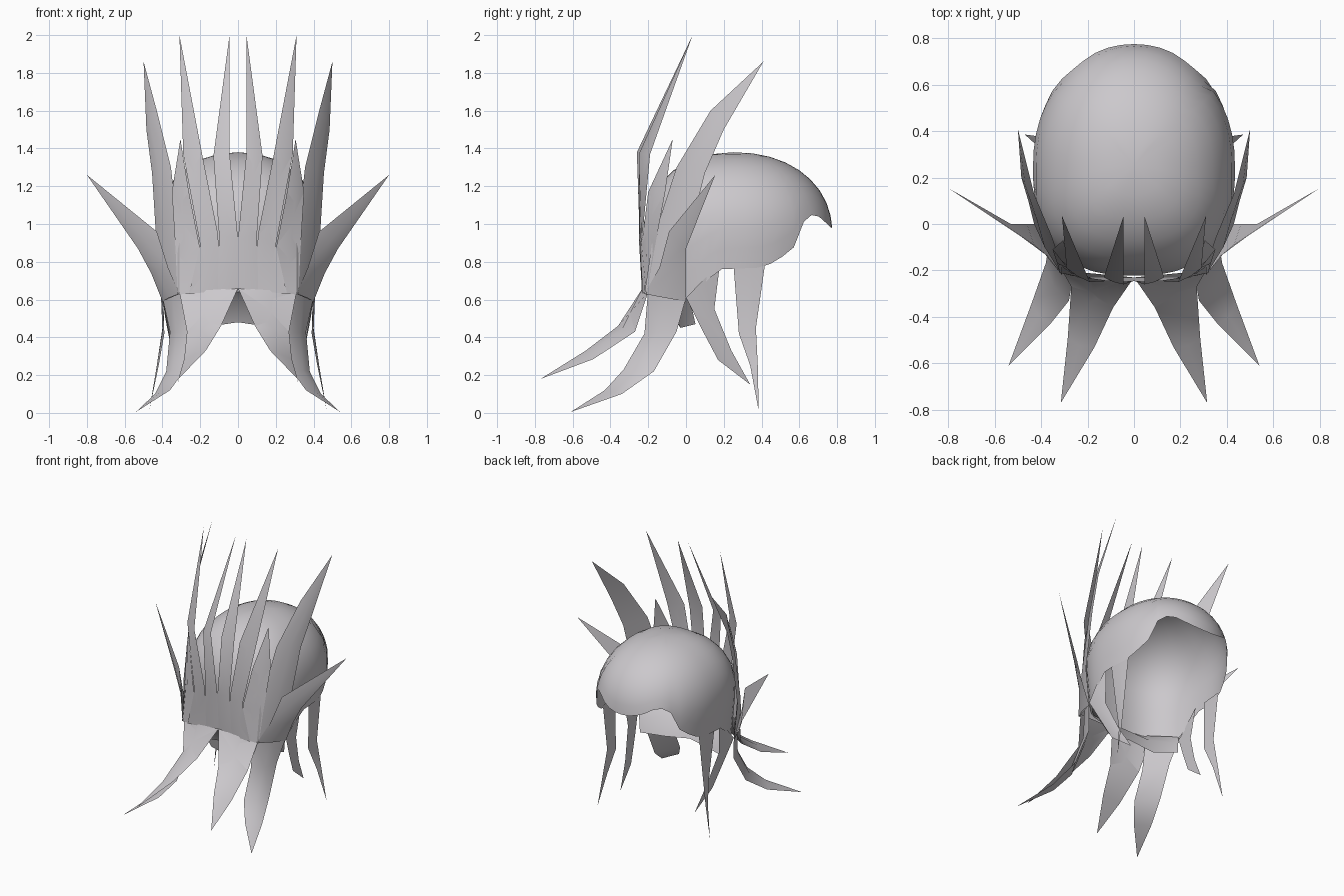
import bpy, bmesh, math
from mathutils import Vector

if "Cube" in bpy.data.objects:
    bpy.data.objects.remove(bpy.data.objects["Cube"])

mat = bpy.data.materials.new("pale grey")
mat.diffuse_color = (0.60, 0.58, 0.605, 1)
mat.use_nodes = True
mat.node_tree.nodes["Principled BSDF"].inputs["Base Color"].default_value = mat.diffuse_color


def make(name, bm, angle=40):
    me = bpy.data.meshes.new(name)
    bm.to_mesh(me)
    bm.free()
    me.materials.append(mat)
    ob = bpy.data.objects.new(name, me)
    bpy.context.collection.objects.link(ob)
    bpy.ops.object.select_all(action='DESELECT')
    ob.select_set(True)
    bpy.context.view_layer.objects.active = ob
    bpy.ops.object.shade_smooth_by_angle(angle=math.radians(angle))
    return ob


# Hair cap: superellipse dome with a lower edge that varies from front to back
EDGE = [(-.28, .65), (0, .60), (.17, .76), (.42, .77), (.57, .86),
        (.61, 1.0), (.69, 1.06), (.78, .97)]
MID, TOP = 0.95, 1.38


def edge_z(y):
    for (y0, z0), (y1, z1) in zip(EDGE, EDGE[1:]):
        if y <= y1:
            return z0 + (z1 - z0) * (y - y0) / (y1 - y0)
    return EDGE[-1][1]


def wall(t):
    c, s = math.cos(t), math.sin(t)
    p = 2.1 if s > 0 else 2.6
    r = (abs(c) ** p + abs(s) ** p) ** (-1 / p)
    return .435 * r * c, (.525 if s > 0 else .475) * r * s


def spread(z):
    if z < MID:
        return 1 - .06 * (MID - z) / .35
    return max(0, 1 - ((z - MID) / (TOP - MID)) ** 2.15) ** (1 / 2.15)


bm = bmesh.new()
COLS, ROWS = 48, 9
pole = bm.verts.new((0, .25, TOP))
cols = []
for i in range(COLS):
    x, y = wall(2 * math.pi * i / COLS + math.pi / 2)
    zb = edge_z(y + .25)
    col = []
    for j in range(ROWS):
        f = j / ROWS
        z = zb + (TOP - zb) * math.sin(f * math.pi / 2)
        s = spread(z)
        col.append(bm.verts.new((x * s, .25 + y * s, z)))
    cols.append(col)
for i in range(COLS):
    a, b = cols[i], cols[(i + 1) % COLS]
    for j in range(ROWS - 1):
        bm.faces.new((a[j], b[j], b[j + 1], a[j + 1]))
    bm.faces.new((a[-1], b[-1], pole))
bmesh.ops.recalc_face_normals(bm, faces=bm.faces)
make("hair_cap", bm, 60)


# Locks: two edge paths and a tip, with a raised outer ridge
def lock(name, left, right, tip, bulge=.12):
    for side, sx in (("right", 1), ("left", -1)):
        bm = bmesh.new()
        flip = lambda v: bm.verts.new((v[0] * sx, v[1], v[2]))
        rows = []
        for i, (a, b) in enumerate(zip(left, right)):
            a, b = Vector(a), Vector(b)
            m = (a + b) / 2
            out = Vector((m.x, m.y - .15, 0)).normalized()
            m += out * (b - a).length * bulge * (1 if i else .6)
            rows.append([flip(a), flip(m), flip(b)])
        t = flip(tip)
        for r, q in zip(rows, rows[1:]):
            for k in range(3):
                n = (k + 1) % 3
                bm.faces.new((r[k], r[n], q[n], q[k]))
        for k in range(3):
            bm.faces.new((rows[-1][k], rows[-1][(k + 1) % 3], t))
        bmesh.ops.recalc_face_normals(bm, faces=bm.faces)
        make(f"{name}_{side}", bm)


lock("centre_up_lock",
     [(0, -.23, .65), (0, -.245, .92), (.045, -.26, 1.38)],
     [(.11, -.23, .645), (.10, -.245, .94), (.13, -.23, 1.36)],
     (.045, .035, 2.0), .05)
lock("second_up_lock",
     [(.10, -.23, .645), (.105, -.245, .94), (.19, -.25, 1.37)],
     [(.26, -.23, .63), (.20, -.235, .89), (.29, -.19, 1.37)],
     (.31, .035, 2.0), .05)
lock("short_up_lock",
     [(.20, -.23, .64), (.205, -.235, .89), (.26, -.20, 1.17)],
     [(.32, -.21, .625), (.33, -.17, .85), (.35, -.11, 1.17)],
     (.305, -.07, 1.45), .06)
lock("tall_side_lock",
     [(.31, -.22, .63), (.31, -.18, .90), (.355, -.05, 1.30), (.43, .13, 1.60)],
     [(.40, 0, .60), (.43, 0, .87), (.455, .10, 1.27), (.485, .20, 1.50)],
     (.50, .41, 1.86), .08)
lock("outward_side_lock",
     [(.31, -.22, .63), (.37, -.14, .77), (.43, -.09, .96)],
     [(.40, 0, .59), (.46, 0, .74), (.53, 0, .87)],
     (.80, .155, 1.26), .08)
lock("front_down_lock",
     [(0, -.23, .66), (.09, -.36, .46), (.17, -.53, .33)],
     [(.31, -.20, .64), (.27, -.27, .43), (.285, -.49, .285)],
     (.315, -.77, .18))
lock("corner_down_lock",
     [(.27, -.20, .66), (.26, -.22, .42), (.28, -.33, .23), (.36, -.43, .12)],
     [(.40, 0, .61), (.36, -.05, .43), (.38, -.17, .22), (.44, -.34, .10)],
     (.54, -.61, .005))
lock("side_down_lock",
     [(.40, 0, .61), (.37, .08, .45), (.34, .17, .28)],
     [(.40, .18, .79), (.38, .15, .55), (.34, .24, .33)],
     (.31, .34, .15), .08)
lock("sideburn_lock",
     [(.415, .25, .80), (.39, .28, .42), (.42, .34, .25)],
     [(.40, .42, .80), (.40, .37, .45), (.43, .38, .25)],
     (.47, .385, .01), .06)

# Nape: wide curved band under the cap, as (centre, middle, side) points per row
bm = bmesh.new()
nape = [((0, -.22, .66), (.22, -.18, .66), (.385, .02, .62)),
        ((0, -.11, .60), (.21, -.09, .58), (.37, .03, .56)),
        ((0, -.045, .48), (.20, -.03, .45), (.35, .05, .47))]
grid = []
for c, m, s in nape:
    pts = [(-s[0], *s[1:]), (-m[0], *m[1:]), c, m, s]
    grid.append([bm.verts.new(v) for v in pts])
for r, q in zip(grid, grid[1:]):
    for k in range(4):
        bm.faces.new((q[k], q[k + 1], r[k + 1], r[k]))
make("nape_hair", bm, 60)
